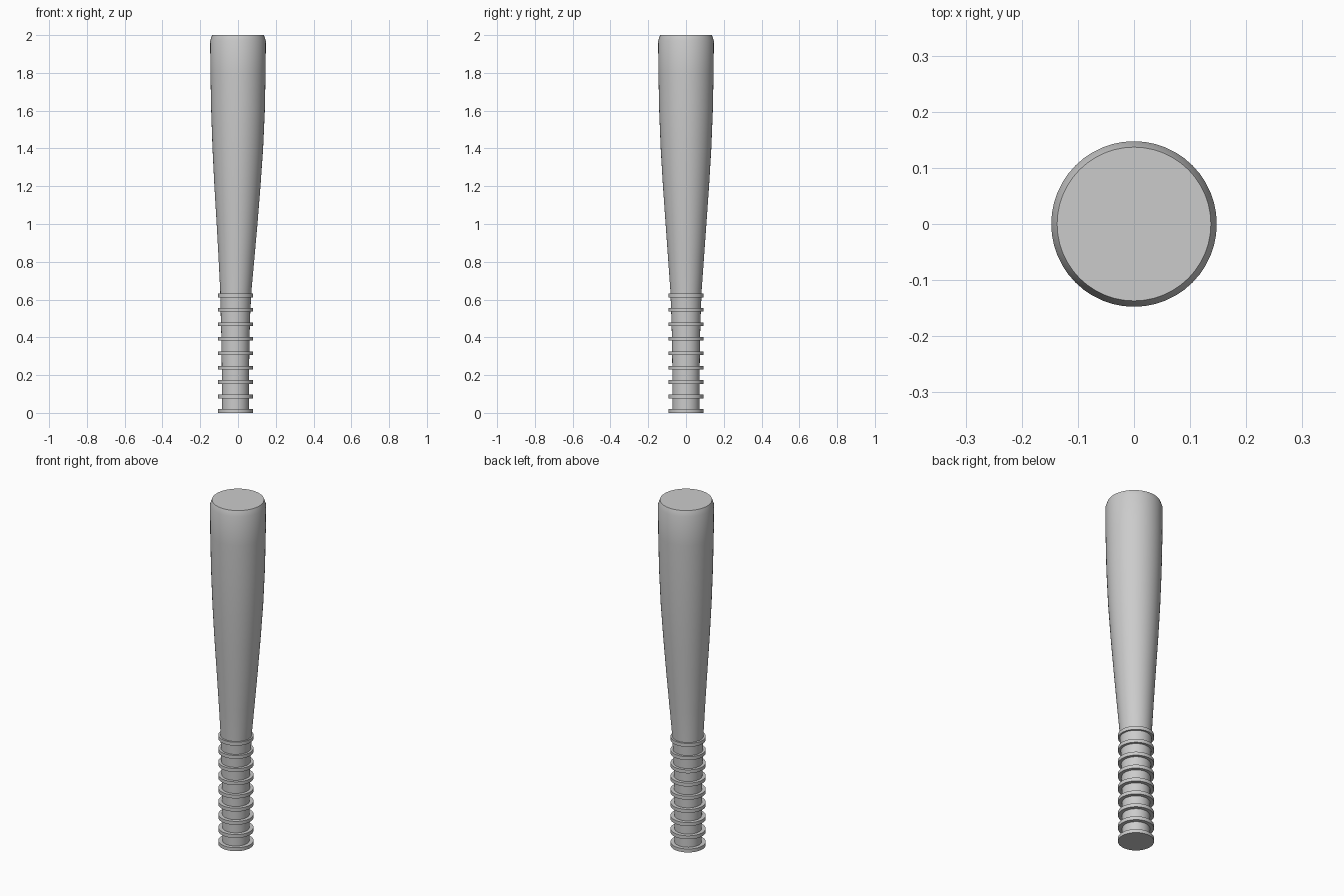
import bpy, bmesh, math

if "Cube" in bpy.data.objects:
    bpy.data.objects.remove(bpy.data.objects["Cube"])

SIDES = 48
GRIP_X = -0.0135   # the grip sits slightly off the barrel's axis


def lathe(name, profile, closed=False):
    """Spin (radius, z, x_offset) points into a solid; open profiles get end caps."""
    bm = bmesh.new()
    loops = []
    for r, z, dx in profile:
        loops.append([bm.verts.new((dx + r * math.cos(2 * math.pi * i / SIDES),
                                    r * math.sin(2 * math.pi * i / SIDES), z))
                      for i in range(SIDES)])
    pairs = list(zip(loops, loops[1:]))
    if closed:
        pairs.append((loops[-1], loops[0]))
    else:
        bm.faces.new(loops[0][::-1])
        bm.faces.new(loops[-1])
    for a, b in pairs:
        for i in range(SIDES):
            j = (i + 1) % SIDES
            bm.faces.new((a[i], a[j], b[j], b[i]))
    bmesh.ops.recalc_face_normals(bm, faces=bm.faces)
    mesh = bpy.data.meshes.new(name)
    bm.to_mesh(mesh)
    bm.free()
    ob = bpy.data.objects.new(name, mesh)
    bpy.context.collection.objects.link(ob)
    bpy.ops.object.select_all(action='DESELECT')
    ob.select_set(True)
    bpy.context.view_layer.objects.active = ob
    bpy.ops.object.shade_smooth_by_angle(angle=math.radians(25))
    return ob


# Bat body: thin handle swelling into a barrel with a chamfered end
body = [(0.071, 0.01, GRIP_X), (0.072, 0.20, GRIP_X), (0.0745, 0.40, GRIP_X),
        (0.078, 0.52, GRIP_X), (0.083, 0.65, -0.0115), (0.095, 0.82, -0.008),
        (0.108, 1.00, -0.005), (0.122, 1.20, -0.003), (0.134, 1.40, -0.001),
        (0.142, 1.60, 0), (0.146, 1.80, 0), (0.1475, 1.97, 0), (0.137, 2.0, 0)]
lathe("bat_body", body)

# End knob: solid disc closing the bottom
lathe("end_knob", [(0.0925, 0.0, GRIP_X), (0.0925, 0.02, GRIP_X)])

# Grip rings: evenly spaced flat bands around the handle
for k in range(1, 9):
    z = 0.0765 * k
    lathe(f"grip_ring_{k}", [(0.066, z, GRIP_X), (0.0925, z, GRIP_X),
                             (0.0925, z + 0.02, GRIP_X), (0.066, z + 0.02, GRIP_X)],
          closed=True)
